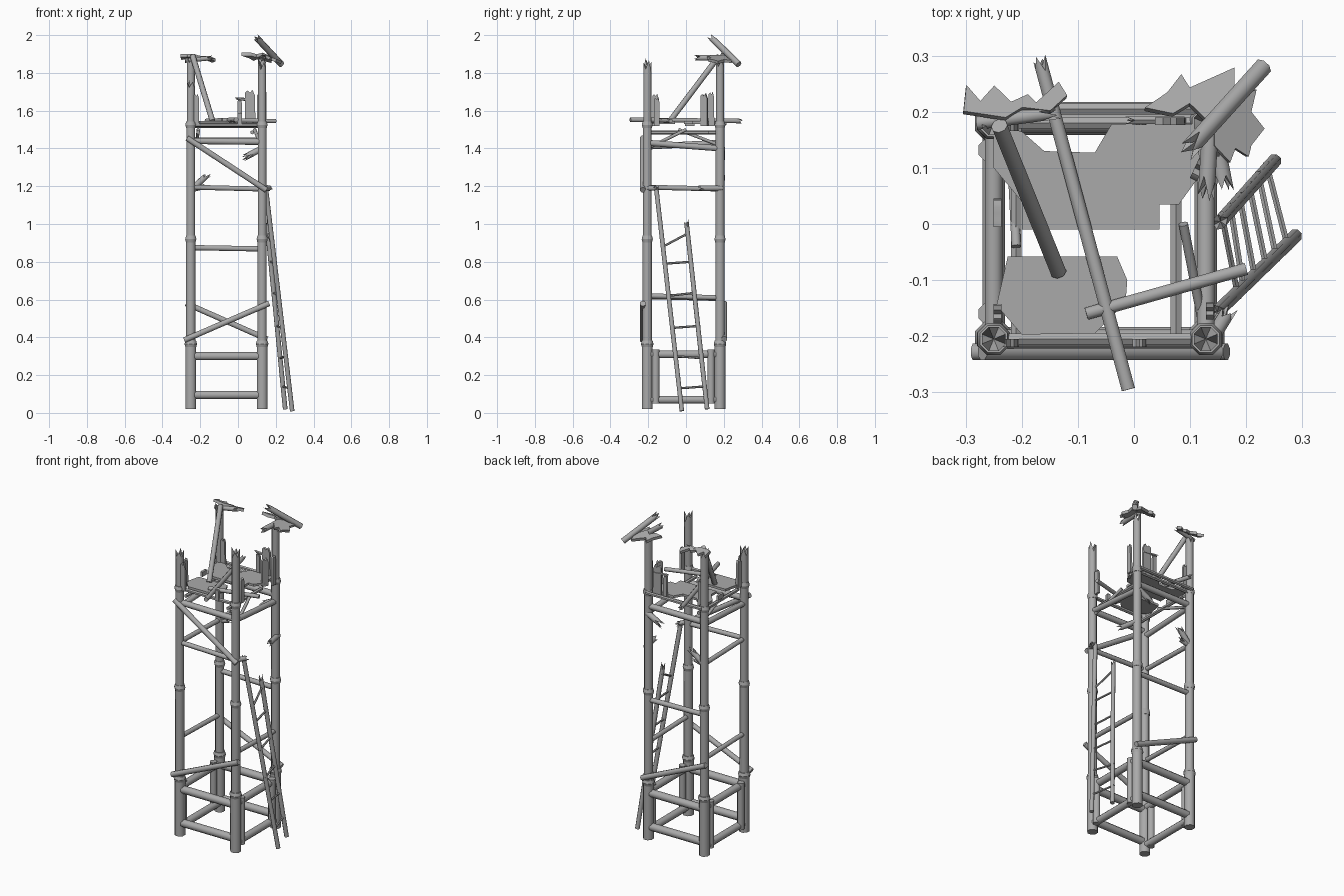
import bpy, bmesh, math, random
from mathutils import Vector, Matrix

if "Cube" in bpy.data.objects:
    bpy.data.objects.remove(bpy.data.objects["Cube"])

random.seed(4)
XL, XR, YF, YB = -0.25, 0.128, -0.205, 0.18

wood = bpy.data.materials.new("dark_wood")
wood.diffuse_color = (0.40, 0.40, 0.40, 1)
wood.use_nodes = True
wood.node_tree.nodes["Principled BSDF"].inputs["Base Color"].default_value = wood.diffuse_color


def finish(bm, name):
    bmesh.ops.recalc_face_normals(bm, faces=bm.faces)
    # smooth around the logs, sharp at their ends
    for f in bm.faces:
        f.smooth = True
    for e in bm.edges:
        e.smooth = len(e.link_faces) == 2 and e.calc_face_angle(0) < math.radians(50)
    me = bpy.data.meshes.new(name)
    bm.to_mesh(me)
    bm.free()
    me.materials.append(wood)
    ob = bpy.data.objects.new(name, me)
    bpy.context.collection.objects.link(ob)
    return ob


def pole(name, a, b, r, sides=8, jag=0.0, jag0=0.0, r2=None):
    """Log from a to b; jag / jag0 splinter the end / the start."""
    a, b = Vector(a), Vector(b)
    d = (b - a).normalized()
    q = d.to_track_quat('Z', 'Y')
    bm = bmesh.new()
    rings = []
    for c, rad, j, s in ((a, r, jag0, -1), (b, r2 or r, jag, 1)):
        ring = []
        for i in range(sides):
            t = 2 * math.pi * (i + 0.5) / sides
            p = c + q @ Vector((rad * math.cos(t), rad * math.sin(t), 0))
            cut = j * (random.uniform(0.5, 1.0) if i % 2 else random.uniform(0, 0.35))
            ring.append(bm.verts.new(p - d * s * cut))
        mid = bm.verts.new(c - d * s * j * 0.7)
        for i in range(sides):
            bm.faces.new((ring[i], ring[(i + 1) % sides], mid))
        rings.append(ring)
    for i in range(sides):
        k = (i + 1) % sides
        bm.faces.new((rings[0][i], rings[0][k], rings[1][k], rings[1][i]))
    return finish(bm, name)


def slab(name, pts, thick, loc=(0, 0, 0), rot=None):
    """Extruded outline, drawn in local xy."""
    bm = bmesh.new()
    f = bm.faces.new([bm.verts.new((x, y, 0)) for x, y in pts])
    g = bmesh.ops.extrude_face_region(bm, geom=[f])
    bmesh.ops.translate(bm, vec=(0, 0, thick),
                        verts=[v for v in g['geom'] if isinstance(v, bmesh.types.BMVert)])
    m = Matrix.Translation(loc)
    if rot:
        m = m @ rot
    bm.transform(m)
    return finish(bm, name)


# corner posts: thick foot, thinner shafts, bulging collars, splintered top
for tag, x, y, top in (("front_left", XL, YF, 1.77), ("front_right", XR, YF, 1.88),
                       ("back_left", XL, YB, 1.90), ("back_right", XR, YB, 1.90)):
    pole(tag + "_foot", (x, y, 0.02), (x, y, 0.36), 0.031)
    pole(tag + "_post", (x, y, 0.35), (x, y, 0.92), 0.026)
    pole(tag + "_mid_post", (x, y, 0.90), (x, y, 1.53), 0.025)
    pole(tag + "_upper_post", (x, y, 1.5), (x, y, top), 0.023, jag=0.08)
    for z, r in ((0.365, 0.036), (0.92, 0.032), (1.525, 0.031)):
        pole(tag + "_collar_low", (x, y, z - 0.018), (x, y, z), r * 0.85, r2=r)
        pole(tag + "_collar_top", (x, y, z), (x, y, z + 0.018), r, r2=r * 0.85)

# base frame rails and short side stiles
for y in (YF, YB):
    for z in (0.095, 0.30):
        pole("base_rail", (XL, y, z), (XR, y, z), 0.023)
for x, xo in ((XL, XL - 0.008), (XR, XR + 0.008)):
    for z in (0.07, 0.31):
        pole("base_side_rail", (x, YF, z), (x, YB, z), 0.022)
    for y in (-0.16, 0.132):
        pole("base_stile", (xo, y, 0.05), (xo, y, 0.335), 0.021)

# cross beams between the posts
for name, a, b, r in (
        ("back_beam", (XL, YB, 0.875), (XR, YB, 0.868), 0.015),
        ("front_beam", (XL, YF, 1.195), (XR, YF, 1.185), 0.014),
        ("front_top_beam", (XL, YF, 1.44), (XR, YF, 1.435), 0.018),
        ("back_top_beam", (XL, YB, 1.44), (XR, YB, 1.44), 0.018),
        ("left_low_beam", (XL, YF, 0.615), (XL, YB, 0.605), 0.014),
        ("left_mid_beam", (XL, YF, 1.195), (XL, YB, 1.185), 0.014),
        ("left_top_beam", (XL, YF, 1.41), (XL, YB, 1.43), 0.017),
        ("right_low_beam", (XR, YF, 0.62), (XR, YB, 0.61), 0.014),
        ("right_top_beam", (XR, YF, 1.43), (XR, YB, 1.40), 0.017)):
    pole(name, a, b, r)

# diagonal braces outside the front and back
pole("front_upper_brace", (-0.27, -0.228, 1.455), (0.15, -0.228, 1.18), 0.016)
pole("front_lower_brace", (-0.285, -0.228, 0.385), (0.165, -0.228, 0.58), 0.016)
pole("back_lower_brace", (0.155, 0.203, 0.39), (-0.275, 0.203, 0.58), 0.016)
pole("right_platform_brace", (XR, YF, 1.40), (XR - 0.04, 0.0, 1.5), 0.009)
pole("left_platform_brace", (-0.22, 0.17, 1.42), (-0.21, -0.04, 1.5), 0.009)

# snapped stubs of missing beams
pole("back_left_stub", (XL, YB, 1.18), (-0.15, YB + 0.015, 1.27), 0.017, jag=0.07)
pole("back_left_stub_lower", (XL, YB, 1.18), (-0.17, YB, 1.20), 0.014, jag=0.04)
pole("back_right_stub", (XR, YB + 0.01, 1.40), (0.01, YB + 0.01, 1.34), 0.018, jag=0.08)
pole("right_back_stub", (XR + 0.01, 0.19, 1.19), (0.165, 0.05, 1.19), 0.016, jag=0.06)
pole("right_front_stub", (XR + 0.01, -0.205, 1.19), (0.175, -0.145, 1.19), 0.014, jag=0.04)

# platform joists and frame
for name, a, b in (("front_joist", (XL, YF, 1.525), (XR, YF, 1.525)),
                   ("back_joist", (XL, YB, 1.52), (XR, YB, 1.52)),
                   ("left_joist", (-0.21, YF, 1.485), (-0.21, YB, 1.485)),
                   ("right_joist", (0.075, YF, 1.485), (0.075, 0.12, 1.485)),
                   ("back_edge_pole", (XL, 0.205, 1.53), (XR, 0.205, 1.53))):
    pole(name, a, b, 0.011, 6)

# broken platform boards
slab("back_platform", [(-0.25, 0.17), (-0.20, 0.165), (-0.16, 0.13), (-0.07, 0.127), (-0.04, 0.178),
                       (0.11, 0.178), (0.12, 0.09), (0.08, 0.035), (0.045, 0.035), (0.045, -0.01),
                       (-0.20, -0.01), (-0.20, 0.04), (-0.25, 0.10)], 0.014, (0, 0, 1.53))
slab("front_platform", [(-0.225, -0.058), (-0.03, -0.058), (-0.012, -0.10), (-0.015, -0.14),
                        (-0.07, -0.195), (-0.20, -0.197), (-0.245, -0.145)], 0.014, (0, 0, 1.53))

# fallen poles on the platform
pole("fallen_long_pole", (-0.17, 0.30, 1.545), (-0.01, -0.295, 1.552), 0.013, jag0=0.03)
pole("fallen_cross_pole", (-0.085, -0.16, 1.55), (0.20, -0.08, 1.545), 0.012)
pole("leaning_pole", (-0.24, 0.175, 1.89), (-0.135, -0.085, 1.545), 0.015)

# splintered railing boards around the deck
for x, y, ang, w, h in ((0.065, YB + 0.01, 0, 0.055, 0.19), (0.01, YB + 0.01, 0, 0.025, 0.14),
                        (XL + 0.03, YF, 0, 0.03, 0.17), (0.01, YF, 0, 0.025, 0.07),
                        (XL, -0.16, 90, 0.035, 0.17), (XR - 0.02, 0.10, 65, 0.04, 0.17),
                        (XR + 0.01, 0.135, 90, 0.03, 0.18), (XL + 0.03, YB, 0, 0.03, 0.17),
                        (XR, -0.155, 90, 0.03, 0.15), (XL, 0.02, 90, 0.05, 0.03)):
    w /= 2
    slab("railing_board", [(-w, 0), (w, 0), (w * 0.9, h * 0.85), (w * 0.4, h), (0, h * 0.92),
                           (-w * 0.5, h * 0.98), (-w, h * 0.93)], 0.014, (x, y, 1.52),
         Matrix.Rotation(math.radians(ang), 4, 'Z') @ Matrix.Rotation(math.radians(90), 4, 'X'))
pole("railing_rail_remnant", (-0.02, 0.185, 1.665), (0.09, 0.185, 1.655), 0.008, 6, jag0=0.03)

# roof remains
tilt = Matrix.Rotation(math.radians(-20), 4, 'X') @ Matrix.Rotation(math.radians(4), 4, 'Y')
slab("left_roof_shard", [(-0.055, 0.01), (-0.05, 0.06), (-0.025, 0.03), (0, 0.06), (0.03, 0.03),
                         (0.06, 0.045), (0.075, 0.03), (0.115, 0.07), (0.13, 0.045), (0.10, 0.015),
                         (0.05, 0.02), (0.02, 0.0)], 0.016, (-0.25, 0.185, 1.885), tilt)
slab("right_roof_shard", [(-0.11, 0.02), (-0.07, 0.05), (-0.045, 0.085), (-0.03, 0.06), (0.05, 0.10),
                          (0.05, 0.05), (0.0, 0.0), (-0.03, 0.03), (-0.06, 0.01)],
     0.018, (XR, YB, 1.89), tilt)
slab("side_roof_shard", [(0, -0.04), (0.03, -0.07), (0.04, -0.045), (0.065, -0.06), (0.07, -0.04),
                         (0.095, -0.01), (0.07, 0.02), (0.08, 0.06), (0.04, 0.04), (0.0, 0.03)],
     0.016, (XR + 0.01, YB, 1.88), Matrix.Rotation(math.radians(20), 4, 'Y'))
pole("roof_corner_beam", (XR, 0.04, 1.88), (XR + 0.01, YB + 0.02, 1.88), 0.016, jag0=0.05)
pole("roof_left_beam", (XL - 0.03, YB, 1.865), (-0.13, YB + 0.02, 1.88), 0.013, jag=0.04)
pole("roof_rafter", (0.09, 0.125, 1.995), (0.23, 0.28, 1.845), 0.017, jag0=0.05)

# leaning ladder with one broken rail
A0, A1 = Vector((0.287, -0.022, 0.01)), Vector((0.145, -0.16, 1.21))
B0, B1 = Vector((0.25, 0.112, 0.02)), Vector((0.15, 0.0, 1.03))
pole("ladder_front_rail", A0, A1, 0.013, jag=0.04)
pole("ladder_back_rail", B0, B1, 0.013, jag=0.06)


def at_z(p, q, z):
    return p.lerp(q, (z - p.z) / (q.z - p.z))


for za, zb in ((0.13, 0.14), (0.30, 0.29), (0.45, 0.46), (0.62, 0.635), (0.79, 0.80), (0.88, 0.95)):
    a, b = at_z(A0, A1, za), at_z(B0, B1, zb)
    e = (b - a).normalized() * 0.012
    pole("ladder_rung", a - e, b + e, 0.006, 6)
